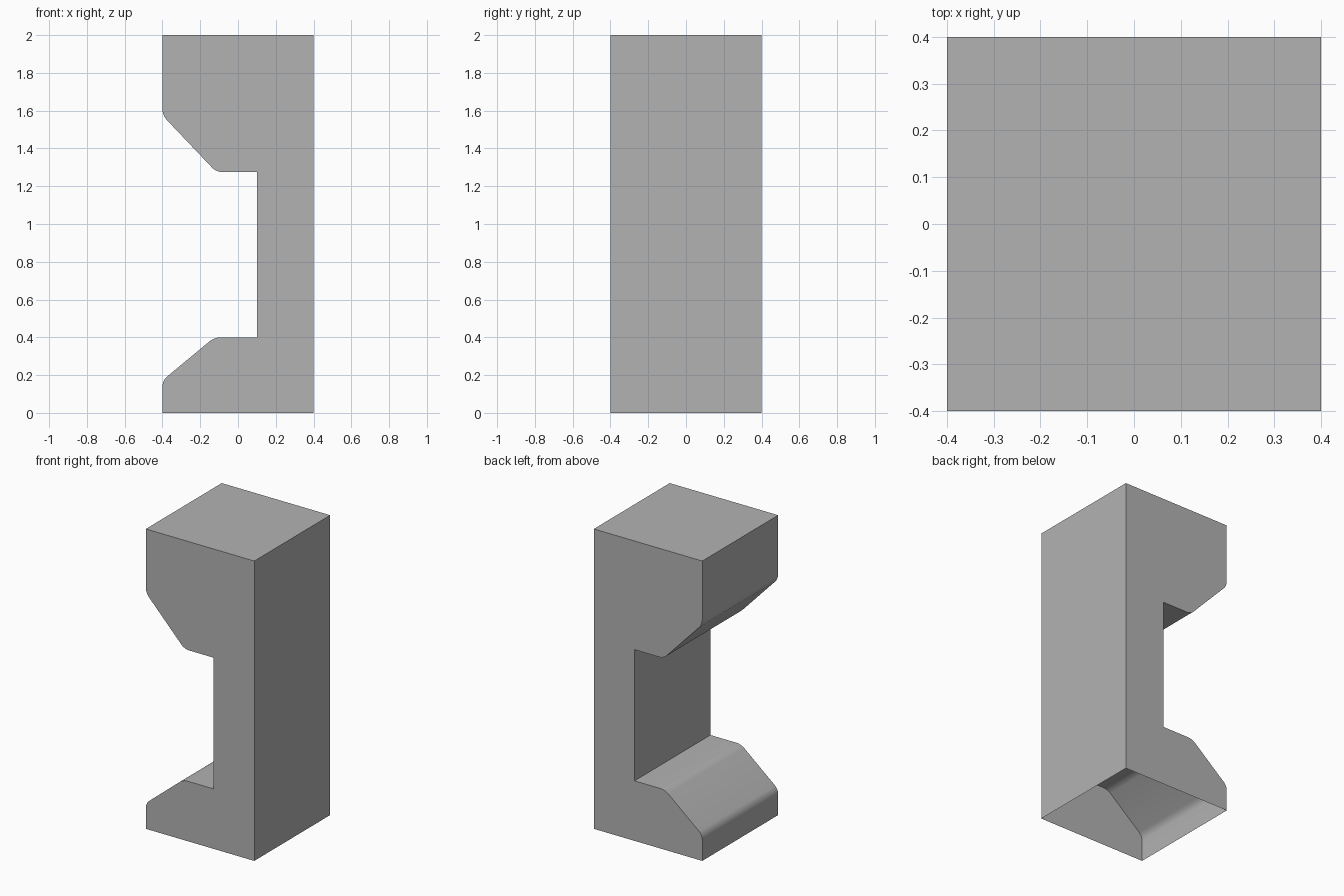
import bpy
import bmesh
import math

cube = bpy.data.objects.get("Cube")
if cube:
    bpy.data.objects.remove(cube, do_unlink=True)

HALF = 0.4

# One plain grey material
grey = bpy.data.materials.new("plain_grey")
grey.use_nodes = True
colour = (0.45, 0.45, 0.45, 1)
grey.diffuse_color = colour
grey.node_tree.nodes["Principled BSDF"].inputs["Base Color"].default_value = colour

# Notched side profile (x, z); the True corners are rounded
profile = [
    (HALF, 0, False), (HALF, 2, False), (-HALF, 2, False),
    (-HALF, 1.575, True), (-0.115, 1.275, True), (0.1, 1.275, False),
    (0.1, 0.4, False), (-0.125, 0.4, True), (-HALF, 0.172, True),
    (-HALF, 0, False),
]

bm = bmesh.new()
front = [bm.verts.new((x, -HALF, z)) for x, z, _ in profile]
back = [bm.verts.new((x, HALF, z)) for x, z, _ in profile]
count = len(profile)
bm.faces.new(front)
bm.faces.new(back[::-1])
for i in range(count):
    j = (i + 1) % count
    bm.faces.new((front[i], back[i], back[j], front[j]))
bmesh.ops.recalc_face_normals(bm, faces=bm.faces)

# Round the corners of the sloped faces
rounded = [bm.edges.get((front[i], back[i])) for i in range(count) if profile[i][2]]
bmesh.ops.bevel(bm, geom=rounded, offset=0.03, offset_type='OFFSET',
                segments=5, profile=0.5, affect='EDGES')

# The underside is open
floor = [f for f in bm.faces if all(v.co.z < 0.001 for v in f.verts)]
bmesh.ops.delete(bm, geom=floor, context='FACES_ONLY')

mesh = bpy.data.meshes.new("notched_column")
bm.to_mesh(mesh)
bm.free()
mesh.materials.append(grey)
column = bpy.data.objects.new("notched_column", mesh)
bpy.context.collection.objects.link(column)

# Smooth only the rounded corners
bpy.ops.object.select_all(action='DESELECT')
column.select_set(True)
bpy.context.view_layer.objects.active = column
bpy.ops.object.shade_smooth_by_angle(angle=math.radians(30))
